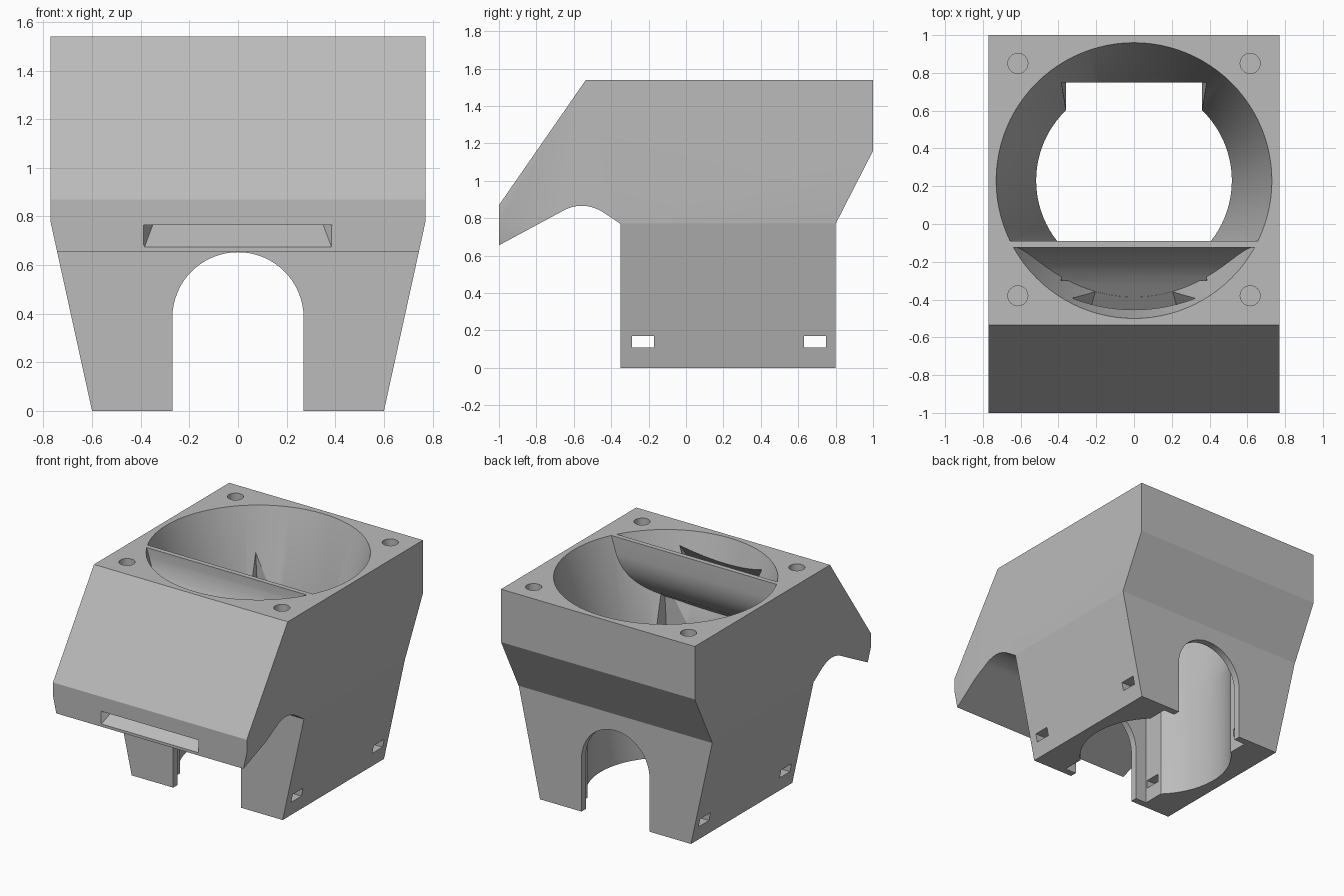
import bpy, bmesh, math
from mathutils import Vector

if "Cube" in bpy.data.objects:
    bpy.data.objects.remove(bpy.data.objects["Cube"])

# Single grey plastic
grey = bpy.data.materials.new("grey_plastic")
grey.use_nodes = True
colour = (0.5, 0.5, 0.5, 1)
grey.diffuse_color = colour
grey.node_tree.nodes["Principled BSDF"].inputs["Base Color"].default_value = colour

FAN_Y = 0.23


def make_object(name, bm):
    bmesh.ops.recalc_face_normals(bm, faces=bm.faces)
    mesh = bpy.data.meshes.new(name)
    bm.to_mesh(mesh)
    bm.free()
    obj = bpy.data.objects.new(name, mesh)
    obj.data.materials.append(grey)
    bpy.context.collection.objects.link(obj)
    return obj


def loft(name, start, end):
    """Solid between two matching loops of points."""
    bm = bmesh.new()
    a = [bm.verts.new(p) for p in start]
    b = [bm.verts.new(p) for p in end]
    bm.faces.new(a)
    bm.faces.new(b)
    for i in range(len(a)):
        j = (i + 1) % len(a)
        bm.faces.new((a[i], a[j], b[j], b[i]))
    return make_object(name, bm)


def prism_x(name, profile, half):
    """Extrude a (y, z) profile sideways."""
    return loft(name, [(-half, y, z) for y, z in profile], [(half, y, z) for y, z in profile])


def prism_y(name, profile, y0, y1):
    """Extrude an (x, z) profile from front to back."""
    return loft(name, [(x, y0, z) for x, z in profile], [(x, y1, z) for x, z in profile])


def mirrored(points):
    """Close a right-hand half profile with its mirror image."""
    return points + [(-x, z) for x, z in reversed(points)]


def bend(p0, p1, p2, steps=10):
    """Quadratic curve through a bend."""
    p0, p1, p2 = Vector(p0), Vector(p1), Vector(p2)
    pts = []
    for i in range(steps + 1):
        t = i / steps
        pts.append(tuple(p0 * (1 - t) ** 2 + p1 * 2 * t * (1 - t) + p2 * t * t))
    return pts


def lathe(name, profile, cx, cy, sides):
    """Solid of revolution from (radius, z) rings."""
    bm = bmesh.new()
    rings = [[bm.verts.new((cx + r * math.cos(math.tau * i / sides),
                            cy + r * math.sin(math.tau * i / sides), z))
              for i in range(sides)] for r, z in profile]
    for low, high in zip(rings, rings[1:]):
        for i in range(sides):
            j = (i + 1) % sides
            bm.faces.new((low[i], low[j], high[j], high[i]))
    bm.faces.new(rings[0])
    bm.faces.new(rings[-1])
    return make_object(name, bm)


def combine(target, tool, operation):
    """Apply a boolean and discard the tool."""
    mod = target.modifiers.new(operation, 'BOOLEAN')
    mod.operation = operation
    mod.solver = 'EXACT'
    mod.object = tool
    bpy.context.view_layer.objects.active = target
    bpy.ops.object.modifier_apply(modifier=mod.name)
    bpy.data.objects.remove(tool)


# Outer shell: side profile trimmed by the tapering front outline
side_profile = [(-1, 0.655), (-1, 0.87), (-0.535, 1.54), (1, 1.54), (1, 1.16),
                (0.8, 0.77), (0.8, 0), (-0.35, 0), (-0.35, 0.77)]
side_profile += bend((-0.43, 0.823), (-0.55, 0.905), (-0.67, 0.833))
housing = prism_x("fan_duct_housing", side_profile, 1)
outline = mirrored([(0.578, -0.1), (0.77, 0.775), (0.77, 1.7)])
combine(housing, prism_y("outline", outline, -1.5, 1.5), 'INTERSECT')

# Fan chamber: funnel into a round bore, with a square pocket
chamber = lathe("chamber", [(0.518, -0.1), (0.518, 0.77), (0.73, 1.54), (0.746, 1.6)],
                0, FAN_Y, 96)
pocket = mirrored([(0.36, -0.2), (0.36, 0.77), (0.388, 1.3)])
combine(chamber, prism_y("pocket", pocket, -0.3, 0.75), 'UNION')

# Curved divider left standing between the chamber and the front scoop
divider = [(-0.09, 1.8)] + bend((-0.09, 1.42), (-0.1, 1.23), (-0.27, 1.12))
divider += [(-0.75, 0.77), (-0.75, 0.859)]
divider += bend((-0.34, 1.16), (-0.14, 1.3), (-0.125, 1.48)) + [(-0.125, 1.8)]
combine(chamber, prism_x("divider", divider, 1.2), 'DIFFERENCE')
combine(housing, chamber, 'DIFFERENCE')

# Air duct from the scoop to the wide front nozzle
inlet = [(x, -0.34, z) for x, z in mirrored([(0.2, 1.163), (0.32, 1.5)])]
outlet = [(x, -1.02, z) for x, z in mirrored([(0.39, 0.66), (0.39, 0.743)])]
combine(housing, loft("air_duct", inlet, outlet), 'DIFFERENCE')

# Arch through the front and back walls
arch = [(0.27, -0.1)]
arch += [(0.27 * math.cos(math.pi * i / 32), 0.383 + 0.27 * math.sin(math.pi * i / 32))
         for i in range(33)]
arch.append((-0.27, -0.1))
combine(housing, prism_y("arch", arch, -1.3, 1.3), 'DIFFERENCE')

# Strap slots through the feet
for y in (-0.23, 0.69):
    slot = [(y - 0.059, 0.11), (y + 0.059, 0.11), (y + 0.059, 0.17), (y - 0.059, 0.17)]
    combine(housing, prism_x("strap_slot", slot, 1), 'DIFFERENCE')

# Screw holes in the top corners
for x in (-0.615, 0.615):
    for y in (-0.38, 0.85):
        hole = lathe("screw_hole", [(0.053, 1.2), (0.053, 1.7)], x, y, 32)
        combine(housing, hole, 'DIFFERENCE')

# Smooth curves, crisp edges
bpy.ops.object.select_all(action='DESELECT')
housing.select_set(True)
bpy.context.view_layer.objects.active = housing
bpy.ops.object.shade_smooth_by_angle(angle=math.radians(25))
